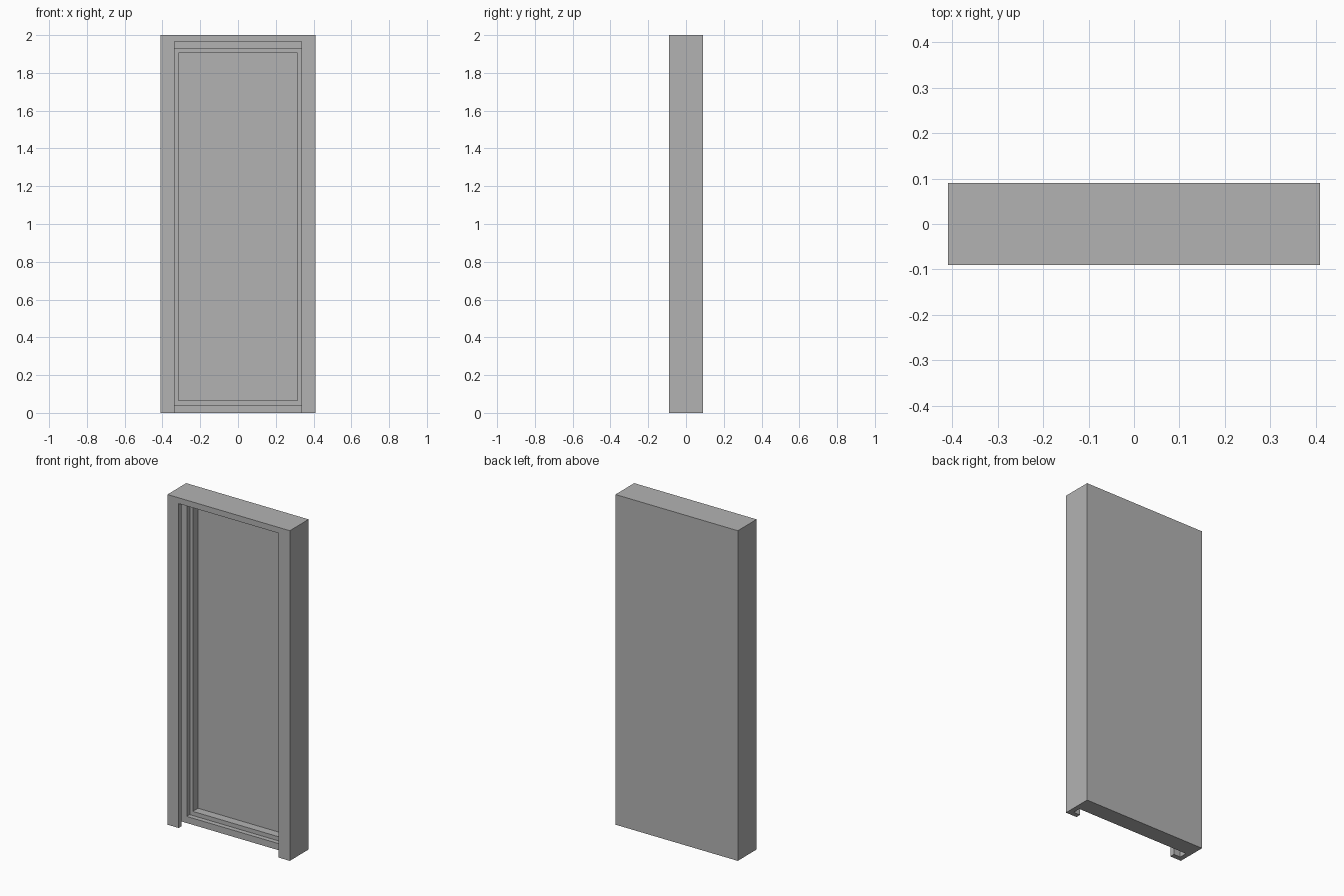
import bpy

# Remove the default cube only
default = bpy.data.objects.get("Cube")
if default:
    bpy.data.objects.remove(default, do_unlink=True)

# Single plain grey material
GREY = (0.45, 0.45, 0.45, 1.0)
mat = bpy.data.materials.new("plain grey")
mat.use_nodes = True
mat.diffuse_color = GREY
for node in mat.node_tree.nodes:
    if node.type == 'BSDF_PRINCIPLED':
        node.inputs["Base Color"].default_value = GREY


def box(name, half_width, y0, y1, z0, z1):
    """Box symmetric in x, spanning the given depth and height."""
    bpy.ops.mesh.primitive_cube_add(size=1, location=(0, (y0 + y1) / 2, (z0 + z1) / 2))
    obj = bpy.context.object
    obj.name = obj.data.name = name
    obj.scale = (2 * half_width, y1 - y0, z1 - z0)
    bpy.ops.object.transform_apply(location=True, rotation=False, scale=True)
    obj.data.materials.append(mat)
    return obj


FRONT, BACK, BELOW = -0.09, 0.09, -0.1
casing = box("door_casing", 0.41, FRONT, BACK, 0, 2)

# Openings, front to back: doorway, side grooves, stepped rebate, panel recess
openings = [
    ("doorway_cutter", 0.335, FRONT - 0.1, -0.03, BELOW, 1.965),
    ("groove_cutter", 0.38, -0.06, -0.012, BELOW, 1.97),
    ("rebate_cutter", 0.335, -0.04, 0.017, 0.04, 1.93),
    ("panel_cutter", 0.315, -0.02, 0.067, 0.065, 1.905),
]

# Carve each opening out of the casing
for spec in openings:
    cutter = box(*spec)
    cutter.hide_render = True
    bpy.ops.object.select_all(action='DESELECT')
    casing.select_set(True)
    bpy.context.view_layer.objects.active = casing
    cut = casing.modifiers.new("cut_" + spec[0], 'BOOLEAN')
    cut.operation = 'DIFFERENCE'
    cut.solver = 'EXACT'
    cut.object = cutter
    bpy.ops.object.modifier_apply(modifier=cut.name)
    bpy.data.objects.remove(cutter, do_unlink=True)
